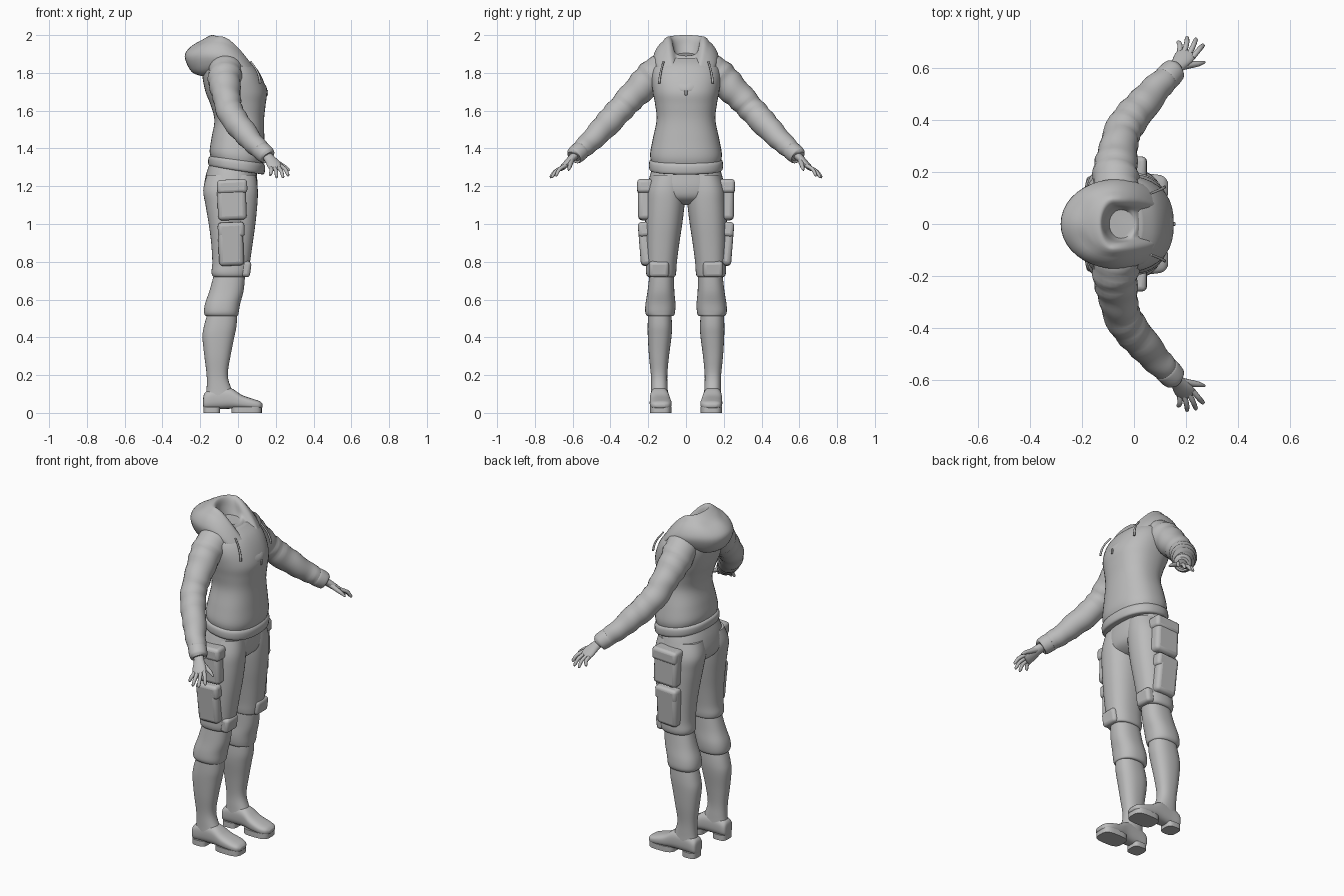
import bpy, bmesh, math
from mathutils import Vector

grey = bpy.data.materials.new("plain grey")
grey.diffuse_color = (0.5, 0.5, 0.5, 1)
N = 40


def spline(keys, n=5):
    """Smoothly interpolate a list of number tuples."""
    out = []
    for i in range(len(keys) - 1):
        p0, p1, p2 = keys[max(i - 1, 0)], keys[i], keys[i + 1]
        p3 = keys[min(i + 2, len(keys) - 1)]
        for k in range(n):
            t = k / n
            out.append([0.5 * (2 * b + (c - a) * t + (2 * a - 5 * b + 4 * c - d) * t * t
                               + (3 * b - a - 3 * c + d) * t ** 3)
                        for a, b, c, d in zip(p0, p1, p2, p3)])
    return out + [list(keys[-1])]


def finish(ob, mirror, angle=50):
    ob.data.materials.append(grey)
    if mirror:
        m = ob.modifiers.new("other side", 'MIRROR')
        m.use_axis = (False, True, False)
    bpy.ops.object.select_all(action='DESELECT')
    ob.select_set(True)
    bpy.context.view_layer.objects.active = ob
    bpy.ops.object.shade_smooth_by_angle(angle=math.radians(angle))
    return ob


def loft(name, rings, mirror=True, caps=(True, True)):
    """Skin a list of closed rings of points."""
    bm = bmesh.new()
    vs = [[bm.verts.new(p) for p in r] for r in rings]
    n = len(vs[0])
    for a, b in zip(vs, vs[1:]):
        for i in range(n):
            j = (i + 1) % n
            bm.faces.new((a[i], a[j], b[j], b[i]))
    for use, r in zip(caps, (vs[0], vs[-1])):
        if use:
            bm.faces.new(r)
    bmesh.ops.recalc_face_normals(bm, faces=bm.faces)
    me = bpy.data.meshes.new(name)
    bm.to_mesh(me)
    bm.free()
    ob = bpy.data.objects.new(name, me)
    bpy.context.collection.objects.link(ob)
    return finish(ob, mirror)


def power(v, p):
    return math.copysign(abs(v) ** p, v)


def level(z, xb, xf, y0, y1, tilt=0, p=0.85):
    """Horizontal rounded ring between back/front x and two y limits."""
    pts = []
    for i in range(N):
        a = math.tau * i / N
        x = (xb + xf) / 2 + (xf - xb) / 2 * power(math.cos(a), p)
        y = (y0 + y1) / 2 + (y1 - y0) / 2 * power(math.sin(a), p)
        pts.append((x, y, z - tilt * x))
    return pts


def levels(name, keys, mirror=True, n=5):
    return loft(name, [level(*k) for k in spline(keys, n)], mirror)


def tube(name, keys, wide=None, sides=16, crease=0, n=5, mirror=True):
    """Tube along (x, y, z, r) keys; with `wide`, keys are (x, y, z, r_wide, r_thin)."""
    k = spline(keys, n)
    rings = []
    for i, q in enumerate(k):
        c = Vector(q[:3])
        d = (Vector(k[min(i + 1, len(k) - 1)][:3]) - Vector(k[max(i - 1, 0)][:3])).normalized()
        u = Vector(wide or (1, 0, 0))
        u = (u - d * u.dot(d)).normalized()
        v = d.cross(u)
        ring = []
        for j in range(sides):
            a = math.tau * j / sides
            f = 1 + crease * math.sin(i * 1.25 + 1.6 * math.sin(a + i * 0.3))
            ring.append(c + (u * math.cos(a) * q[3] + v * math.sin(a) * q[-1]) * f)
        rings.append(ring)
    return loft(name, rings, mirror)


def pad(name, loc, size, rot=(0, 0, 0), bevel=0.02, mirror=True):
    """Soft-edged box."""
    bpy.ops.mesh.primitive_cube_add(size=1, location=loc, rotation=rot)
    ob = bpy.context.object
    ob.name = name
    ob.scale = size
    bpy.ops.object.transform_apply(location=True, rotation=True, scale=True)
    b = ob.modifiers.new("soft edges", 'BEVEL')
    b.width, b.segments = bevel, 3
    return finish(ob, mirror)


# Hoodie body and hem band
levels("hoodie_body", [
    (1.325, -.140, .130, -.183, .183, .12), (1.37, -.150, .142, -.190, .190, .1),
    (1.45, -.140, .140, -.176, .176, .05), (1.55, -.125, .138, -.156, .156, 0),
    (1.63, -.145, .146, -.163, .163, 0), (1.70, -.172, .152, -.176, .176, 0),
    (1.78, -.188, .125, -.185, .185, 0), (1.84, -.185, .085, -.170, .170, 0),
    (1.88, -.150, .030, -.120, .120, 0)], mirror=False)
levels("hem_band", [
    (1.282, -.125, .115, -.165, .165, .15), (1.284, -.152, .136, -.190, .190, .15),
    (1.305, -.158, .143, -.196, .196, .15), (1.330, -.155, .142, -.194, .194, .14),
    (1.342, -.140, .130, -.183, .183, .13)], mirror=False, n=3)


# Hood: loops described by their front, side and back points
def hood_ring(xf, zf, xs, w, zs, xb, zb):
    pts = []
    for i in range(N):
        a = math.tau * i / N
        c = math.cos(a)
        dx, dz = (xf - xs, zf - zs) if c > 0 else (xb - xs, zb - zs)
        fold = .006 * math.sin(3 * a) ** 2 if w > .12 else 0
        pts.append((xs + dx * abs(c), w * math.sin(a), zs + dz * abs(c) ** 1.5 - fold))
    return pts


hood = [(.120, 1.68, -.06, .140, 1.82, -.18, 1.78), (.140, 1.69, -.06, .160, 1.85, -.245, 1.805),
        (.152, 1.70, -.07, .172, 1.895, -.282, 1.885), (.152, 1.72, -.08, .150, 1.945, -.255, 1.935),
        (.142, 1.74, -.08, .112, 1.982, -.190, 1.975), (.118, 1.76, -.08, .092, 1.992, -.140, 2.0),
        (.080, 1.79, -.07, .074, 1.972, -.122, 1.990), (.020, 1.88, -.05, .064, 1.920, -.112, 1.950),
        (.000, 1.89, -.05, .055, 1.895, -.095, 1.905)]
loft("hood", [hood_ring(*k) for k in spline(hood, 4)], False, (False, True))
tube("drawstring", [(.066, .118, 1.86, .005), (.095, .130, 1.82, .005), (.112, .138, 1.78, .006),
                    (.118, .142, 1.745, .006)], sides=8)
pad("zip_pull", (.153, 0, 1.695), (.014, .014, .03), bevel=.004, mirror=False)

# Sleeves and cuffs
tube("sleeve", [(-.06, .11, 1.825, .085), (-.07, .17, 1.785, .090), (-.07, .225, 1.735, .083),
                (-.06, .285, 1.675, .075), (-.05, .34, 1.615, .071), (-.02, .395, 1.555, .070),
                (.03, .455, 1.490, .065), (.085, .52, 1.425, .056), (.125, .56, 1.388, .050)],
     sides=24, crease=.035)
tube("cuff", [(.118, .553, 1.394, .042), (.123, .558, 1.389, .050), (.142, .578, 1.372, .050),
              (.155, .592, 1.360, .046), (.157, .594, 1.358, .036)], sides=24, n=3)

# Hands
across = Vector((.85, -.35, .25)).normalized()
tube("palm", [(.148, .585, 1.367, .026, .022), (.170, .610, 1.342, .030, .020),
              (.190, .637, 1.315, .038, .017), (.205, .657, 1.295, .036, .013),
              (.209, .662, 1.290, .026, .006)], wide=across)
knuckles = Vector((.200, .650, 1.302))
tips = [(.028, (.268, .690, 1.256)), (.010, (.240, .714, 1.246)),
        (-.010, (.205, .720, 1.246)), (-.027, (.170, .702, 1.258))]
for off, tip in tips:
    a, b = knuckles + across * off, Vector(tip)
    mid = a.lerp(b, .5) + Vector((.004, .006, .006))
    tube("finger", [(*a, .011), (*mid, .010), (*a.lerp(b, .92), .008), (*b, .003)], sides=10, n=3)
tube("thumb", [(.180, .605, 1.340, .015), (.220, .612, 1.318, .013),
               (.252, .617, 1.300, .010), (.273, .622, 1.284, .004)], sides=10, n=3)

# Trousers
levels("trouser_seat", [
    (1.32, -.150, .095, -.170, .170), (1.26, -.170, .100, -.190, .190),
    (1.19, -.180, .103, -.204, .204), (1.14, -.165, .090, -.180, .180),
    (1.11, -.120, .050, -.110, .110), (1.10, -.070, .010, -.050, .050)], mirror=False)
levels("trouser_leg", [
    (1.26, -.165, .095, .005, .185), (1.18, -.184, .105, .005, .210), (1.10, -.172, .102, .008, .215),
    (1.00, -.155, .092, .020, .216), (.90, -.142, .078, .035, .215), (.80, -.136, .064, .048, .212),
    (.745, -.140, .056, .052, .212), (.722, -.132, .048, .058, .203), (.720, -.110, .025, .075, .185)])
levels("knee_trouser", [
    (.76, -.120, .040, .065, .190), (.65, -.150, .030, .062, .203), (.58, -.174, .012, .056, .214),
    (.535, -.180, .004, .058, .216), (.514, -.172, -.002, .066, .206), (.512, -.150, -.02, .085, .19)])
pad("knee_patch", (.040, .143, .762), (.055, .105, .085), (0, .13, 0), .018)

# Cargo pockets with flaps
for part, loc, size, tilt in (("hip", (-.033, .213, 1.128), (.152, .080, .215), 0),
                              ("thigh", (-.038, .207, .895), (.132, .080, .230), -.08)):
    pad(part + "_pocket", loc, size, (tilt, -.04, 0), .022)
    pad(part + "_pocket_flap", (loc[0] + .002, loc[1] + .004, loc[2] + size[2] * .33),
        (size[0] + .008, size[1] + .004, size[2] * .34), (tilt, -.04, 0), .018)

# Boots: shaft, foot and sole blocks
levels("boot_shaft", [
    (.53, -.160, -.004, .078, .200), (.46, -.180, -.008, .074, .203), (.40, -.188, -.020, .077, .202),
    (.30, -.178, -.040, .090, .196), (.20, -.166, -.054, .099, .186), (.13, -.166, -.035, .097, .185),
    (.08, -.172, -.005, .095, .186), (.05, -.165, .000, .10, .18)])
foot = [(-.184, .035, .080, .115, .165), (-.172, .020, .110, .100, .183), (-.110, .020, .135, .095, .186),
        (-.040, .022, .132, .090, .190), (.020, .020, .095, .080, .192), (.080, .018, .074, .076, .191),
        (.115, .020, .062, .088, .182), (.130, .030, .048, .112, .162)]
rings = []
for x, z0, z1, y0, y1 in spline(foot, 4):
    rings.append([(x, (y0 + y1) / 2 + (y1 - y0) / 2 * power(math.cos(math.tau * i / N), .75),
                   (z0 + z1) / 2 + (z1 - z0) / 2 * power(math.sin(math.tau * i / N), .75))
                  for i in range(N)])
loft("boot_foot", rings)
for part, x0, x1, y0, y1 in (("heel", -.182, -.095, .097, .187), ("front", -.035, .126, .077, .191)):
    loft("boot_sole_" + part, [level(z, x0, x1, y0, y1, 0, .6) for z in (0, .032)])
